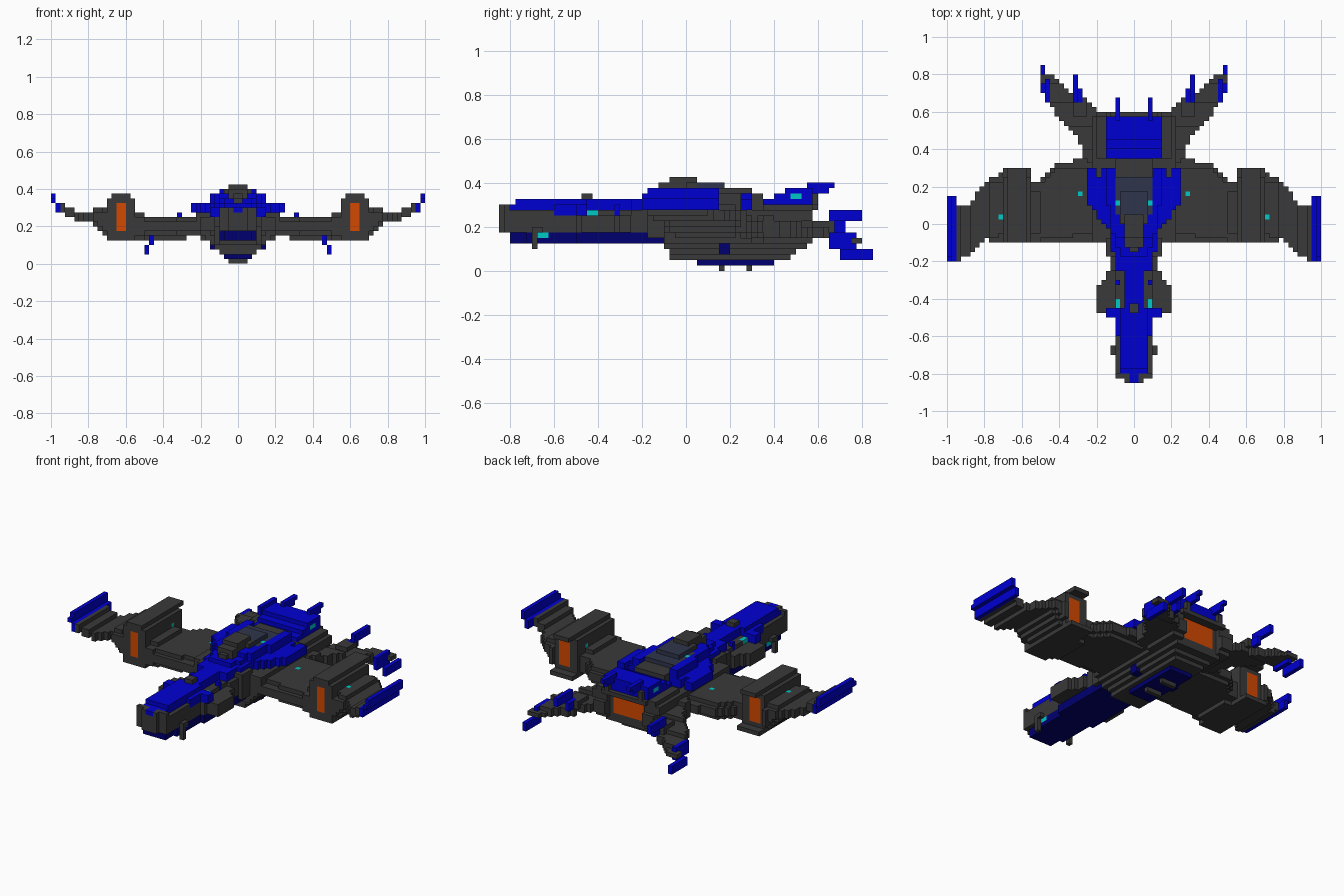
import bpy, bmesh
from mathutils import Vector

U = 0.025          # size of one block; all measures below are in blocks
cells = {}         # block position -> (part name, colour name)

old = bpy.data.objects.get("Cube")
if old:
    bpy.data.objects.remove(old, do_unlink=True)

COLOURS = {
    "charcoal": (0.041, 0.041, 0.041, 1),
    "blue": (0, 0, 0.65, 1),
    "navy": (0, 0, 0.16, 1),
    "orange": (0.65, 0.065, 0, 1),
    "cyan": (0, 0.57, 0.57, 1),
    "dark_glass": (0.028, 0.036, 0.07, 1),
}
materials = {}
for label, rgba in COLOURS.items():
    m = bpy.data.materials.new(label)
    m.use_nodes = True
    m.diffuse_color = rgba
    m.node_tree.nodes["Principled BSDF"].inputs["Base Color"].default_value = rgba
    materials[label] = m


def loft(part, colour, axis, stations, power=99):
    """Stepped loft along an axis, mirrored in x. A station is (t, a0, a1, b0, b1)
    over the other two axes; x starts at 0 for parts on the centre line.
    Colour None carves."""
    others = [i for i in range(3) if i != axis]
    for s, e in zip(stations, stations[1:]):
        for t in range(s[0], e[0]):
            f = (t + 0.5 - s[0]) / (e[0] - s[0])
            a0, a1, b0, b1 = [round(p + (q - p) * f) for p, q in zip(s[1:], e[1:])]
            ca = 0 if others[0] == 0 and a0 == 0 else (a0 + a1) / 2
            cb = (b0 + b1) / 2
            for a in range(a0, a1):
                for b in range(b0, b1):
                    da = abs(a + 0.5 - ca) / max(a1 - ca, 0.5)
                    db = abs(b + 0.5 - cb) / max(b1 - cb, 0.5)
                    if da ** power + db ** power > 1:
                        continue
                    pos = [0, 0, 0]
                    pos[axis], pos[others[0]], pos[others[1]] = t, a, b
                    for x in (pos[0], -1 - pos[0]):
                        key = (x, pos[1], pos[2])
                        if colour:
                            cells[key] = (part, colour)
                        else:
                            cells.pop(key, None)


def box(part, colour, x0, x1, y0, y1, z0, z1):
    loft(part, colour, 0, [(x0, y0, y1, z0, z1), (x1, y0, y1, z0, z1)])


# Wings, inner and outer sections
loft("wings", "charcoal", 0, [(4, -2, 14, 6, 10), (10, -4, 14, 6, 10),
                              (16, -4, 13, 6, 10), (20, -4, 10, 6, 10)], 3)
loft("wings", "charcoal", 0, [(20, -4, 9, 5, 11), (22, -4, 9, 5, 11)], 3)
loft("wings", "charcoal", 0, [(28, -4, 11, 6, 12), (29, -4, 11, 7, 12), (31, -4, 9, 8, 12)], 3)
loft("wings", "charcoal", 0, [(31, -3, 9, 9, 11), (34, -5, 7, 9, 11)])
loft("wings", "charcoal", 0, [(34, -6, 5, 9, 11), (36, -7, 4, 10, 12), (38, -8, 4, 11, 13)])

# Wing tip fins
box("wing_tip_fins", "blue", 38, 39, -8, 6, 11, 13)
box("wing_tip_fins", "blue", 39, 40, -7, 6, 13, 15)
box("wing_tip_fins", "blue", 39, 40, -8, 3, 13, 14)

# Wing pods with glowing ends, a rear ledge and a top ridge
box("wing_pods", "charcoal", 22, 28, -4, 10, 5, 14)
box("wing_pods", "charcoal", 23, 27, -4, 12, 14, 15)
box("wing_pods", "charcoal", 22, 28, 10, 12, 5, 6)
box("pod_glow", "orange", 24, 26, -4, -3, 7, 13)
box("pod_glow", "orange", 24, 27, 9, 10, 7, 13)

# Swept tail wings and their fins
loft("tail_wings", "charcoal", 1, [(13, 0, 10, 6, 10), (18, 2, 12, 6, 9), (24, 7, 17, 6, 8),
                                   (28, 13, 19, 5, 7), (32, 18, 20, 5, 6)])
box("tail_wings", "charcoal", 10, 13, 23, 27, 7, 9)
box("tail_fins", "blue", 19, 20, 28, 34, 2, 4)
box("tail_fins", "blue", 18, 19, 26, 31, 4, 7)
box("tail_fins", "blue", 12, 13, 26, 32, 9, 11)
box("tail_fins", "blue", 11, 12, 26, 29, 7, 9)

# Belly, stepped outwards as it rises
loft("belly", "charcoal", 2, [(2, 0, 3, -3, 18), (6, 0, 8, -4, 24), (11, 0, 9, -4, 23)])
box("belly_plate", "navy", 0, 3, 2, 16, 1, 3)
box("belly_plate", "navy", 3, 6, 6, 8, 3, 5)
for y in (6, 11):
    box("belly_pins", "charcoal", 0, 2, y, y + 1, 0, 2)

# Nose and neck, with dark keel
loft("nose", "charcoal", 1, [(-34, 0, 2, 7, 12), (-33, 0, 3, 7, 12),
                             (-32, 0, 4, 7, 11), (-18, 0, 4, 7, 11)], 6)
box("neck", "charcoal", 0, 5, -20, -10, 6, 10)
loft("neck", "charcoal", 1, [(-10, 0, 5, 6, 11), (-3, 0, 6, 6, 12)])
box("keel", "navy", 0, 3, -32, -29, 5, 7)
box("keel", "navy", 0, 4, -29, -20, 5, 7)
box("keel", "navy", 0, 5, -20, -4, 5, 7)
box("nose_studs", "charcoal", 4, 5, -28, -27, 4, 7)
box("nose_studs", "charcoal", 4, 5, -28, -26, 7, 8)
box("nose_lights", "cyan", 3, 4, -27, -25, 6, 7)

# Cheek pods beside the neck
loft("cheek_pods", "charcoal", 1, [(-19, 4, 8, 7, 10), (-14, 4, 8, 7, 10),
                                   (-12, 4, 7, 7, 10), (-10, 4, 5, 7, 10)])

# Blue nose cover, crossbar and neck stripe
box("nose_cover", "blue", 0, 1, -34, -32, 11, 12)
loft("nose_cover", "blue", 1, [(-32, 0, 3, 11, 12), (-31, 0, 3, 11, 13), (-18, 0, 3, 11, 13)])
box("nose_cover", "blue", 3, 4, -24, -20, 10, 12)
box("crossbar", "blue", 0, 6, -20, -18, 10, 12)
box("neck_stripe", "charcoal", 0, 4, -18, -10, 10, 11)
box("neck_stripe", "blue", 0, 2, -18, -4, 11, 13)
box("neck_stripe", "charcoal", 0, 1, -19, -17, 13, 14)
box("neck_stripe", "blue", 3, 4, -13, -12, 10, 12)
box("neck_lights", "cyan", 3, 4, -18, -16, 10, 11)

# Shoulders flaring back from the neck
loft("shoulders", "blue", 1, [(-10, 0, 4, 10, 13), (-2, 0, 5, 11, 13), (2, 0, 8, 11, 13),
                              (5, 0, 10, 11, 13), (12, 0, 10, 11, 13)])
box("shoulders", None, 7, 8, 10, 12, 11, 13)
loft("spine", "blue", 1, [(-7, 0, 3, 13, 14), (0, 0, 5, 13, 15), (9, 0, 6, 13, 15)])
box("spine", "blue", 4, 6, 9, 12, 13, 15)
box("spine", "charcoal", 0, 4, 9, 14, 11, 14)

# Canopy
loft("canopy", "charcoal", 1, [(-6, 0, 1, 13, 15), (-3, 0, 2, 13, 16), (2, 0, 3, 13, 16)])
box("canopy", "charcoal", 0, 2, -3, 2, 16, 17)
box("canopy_glass", "dark_glass", 0, 4, 2, 10, 14, 15)
box("canopy_glass", "dark_glass", 0, 3, 2, 7, 15, 16)
box("canopy_lights", "cyan", 3, 4, 4, 5, 14, 15)

# Main engine with blue cover, and a glow under a rear ledge
box("engine", "charcoal", 0, 8, 14, 23, 5, 12)
box("engine", "charcoal", 0, 6, 23, 24, 11, 12)
box("engine", None, 0, 5, 22, 25, 5, 11)
box("engine_glow", "orange", 0, 4, 21, 22, 6, 11)
loft("engine_cover", "blue", 1, [(14, 0, 6, 12, 13), (18, 0, 6, 12, 14), (20, 0, 6, 12, 14)])
box("engine_cover", "blue", 0, 6, 20, 23, 12, 14)
box("engine_cover", "blue", 0, 6, 18, 23, 14, 15)
box("engine_cover", "charcoal", 4, 5, 23, 24, 12, 14)
box("engine_spikes", "blue", 3, 4, 22, 27, 15, 16)
box("engine_spikes", "blue", 3, 4, 23, 26, 14, 15)
box("engine_lights", "cyan", 5, 6, 19, 21, 13, 14)

# Small lights on the wings and the inner faces of the pods
box("wing_lights", "cyan", 11, 12, 6, 7, 9, 10)
box("wing_lights", "cyan", 28, 29, 1, 2, 11, 12)
box("wing_lights", "cyan", 22, 23, 6, 7, 11, 12)

# Turn the blocks of each part into a mesh of outer faces
AXES = [Vector(v) for v in ((1, 0, 0), (0, 1, 0), (0, 0, 1))]
for part in sorted({p for p, c in cells.values()}):
    bm = bmesh.new()
    slots, corners = [], {}
    for key, (owner, colour) in cells.items():
        if owner != part:
            continue
        if colour not in slots:
            slots.append(colour)
        centre = Vector(key) + Vector((0.5, 0.5, 0.5))
        for i in range(3):
            for sign in (-1, 1):
                n = AXES[i] * sign
                if tuple(int(v) for v in Vector(key) + n) in cells:
                    continue
                p, q = AXES[(i + 1) % 3], AXES[(i + 2) % 3] * sign
                ring = []
                for a, b in ((-1, -1), (1, -1), (1, 1), (-1, 1)):
                    co = (centre + (n + p * a + q * b) / 2) * U
                    tag = tuple(round(v / U) for v in co)
                    if tag not in corners:
                        corners[tag] = bm.verts.new(co)
                    ring.append(corners[tag])
                bm.faces.new(ring).material_index = slots.index(colour)
    mesh = bpy.data.meshes.new(part)
    bm.to_mesh(mesh)
    bm.free()
    for colour in slots:
        mesh.materials.append(materials[colour])
    bpy.context.collection.objects.link(bpy.data.objects.new(part, mesh))
